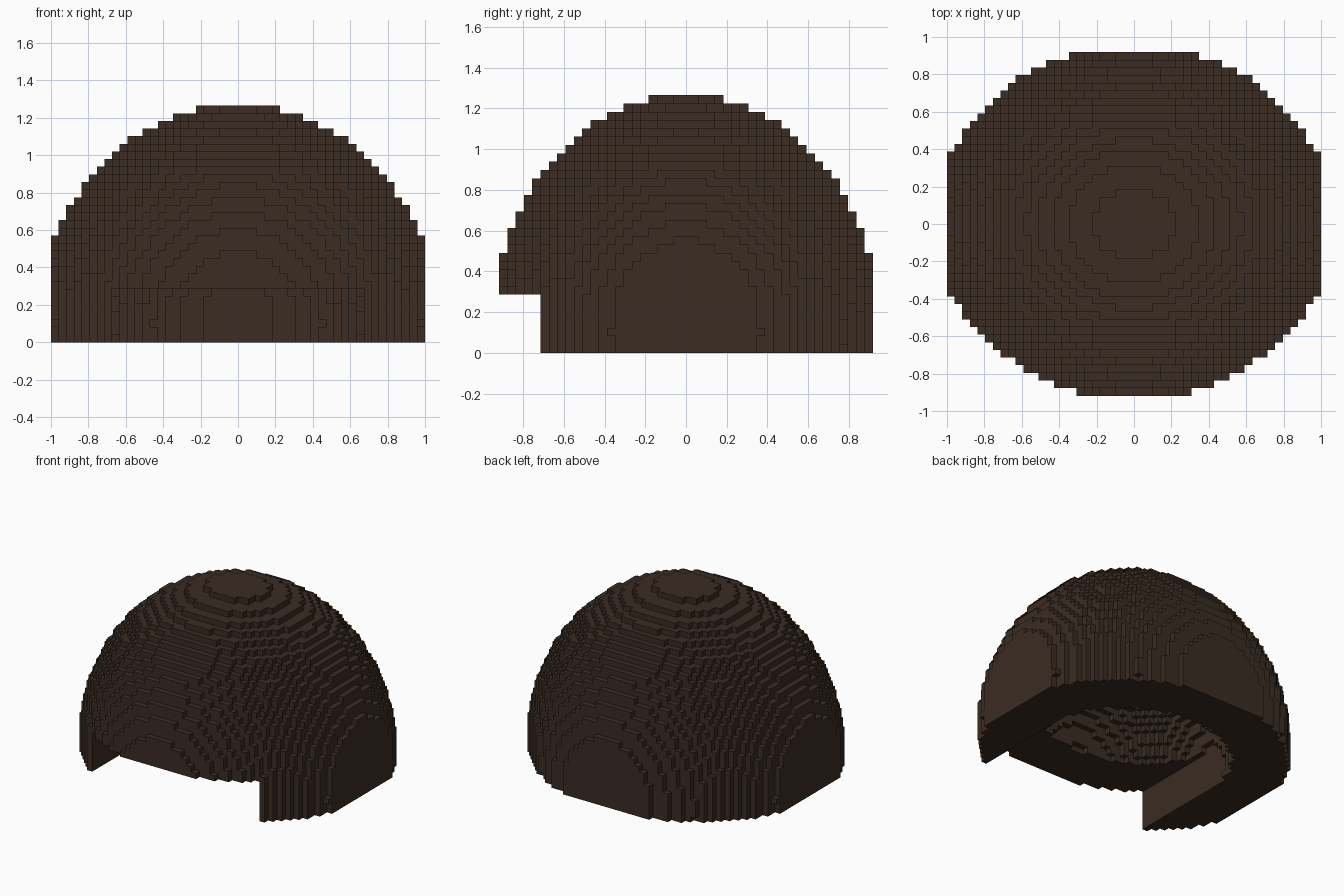
import bpy
import bmesh
from mathutils import Vector

default = bpy.data.objects.get("Cube")
if default:
    bpy.data.objects.remove(default, do_unlink=True)

# Grid: 49 x 45 x 31 blocks, the widest layer sits two blocks above the floor
BLOCK = 2 / 49
HALF_X, HALF_Y, HEIGHT, MID_LAYER = 24, 22, 31, 2
OUTER_RADII = (26.04, 23.28, 28.6)
INNER_RADII = (16.7, 14.63, 18.3)
OPENING_HALF_WIDTH, OPENING_HEIGHT = 16, 7


def in_ellipsoid(i, j, k, radii):
    a, b, c = radii
    return (i / a) ** 2 + (j / b) ** 2 + ((k - MID_LAYER) / c) ** 2 <= 1


def is_solid(i, j, k):
    if abs(i) > HALF_X or abs(j) > HALF_Y or not 0 <= k < HEIGHT:
        return False
    # Front opening
    if abs(i) <= OPENING_HALF_WIDTH and j <= 0 and k < OPENING_HEIGHT:
        return False
    return (in_ellipsoid(i, j, k, OUTER_RADII)
            and not in_ellipsoid(i, j, k, INNER_RADII))


def build_blocks(name, material):
    """Make one mesh from the exposed faces of all solid blocks."""
    cells = {(i, j, k)
             for i in range(-HALF_X, HALF_X + 1)
             for j in range(-HALF_Y, HALF_Y + 1)
             for k in range(HEIGHT) if is_solid(i, j, k)}
    bm = bmesh.new()
    corners = {}

    def corner(p):
        key = tuple(round(2 * v) for v in p)
        if key not in corners:
            corners[key] = bm.verts.new((p.x * BLOCK, p.y * BLOCK, p.z * BLOCK))
        return corners[key]

    for cell in sorted(cells):
        centre = Vector(cell) + Vector((0, 0, 0.5))
        for axis in range(3):
            for sign in (-1, 1):
                normal = Vector((0, 0, 0))
                normal[axis] = sign
                if tuple(int(c + n) for c, n in zip(cell, normal)) in cells:
                    continue
                u = Vector((0, 0, 0))
                u[(axis + 1) % 3] = 0.5
                v = normal.cross(u)
                mid = centre + normal / 2
                bm.faces.new([corner(mid + d)
                              for d in (-u - v, u - v, u + v, -u + v)])
    mesh = bpy.data.meshes.new(name)
    bm.to_mesh(mesh)
    bm.free()
    mesh.materials.append(material)
    obj = bpy.data.objects.new(name, mesh)
    bpy.context.collection.objects.link(obj)
    return obj


# Dark brown colour
brown = bpy.data.materials.new("dark_brown")
brown.use_nodes = True
colour = (0.043, 0.025, 0.017, 1)
brown.diffuse_color = colour
brown.node_tree.nodes["Principled BSDF"].inputs["Base Color"].default_value = colour

# Hollow stepped dome
build_blocks("stepped_dome_shell", brown)
